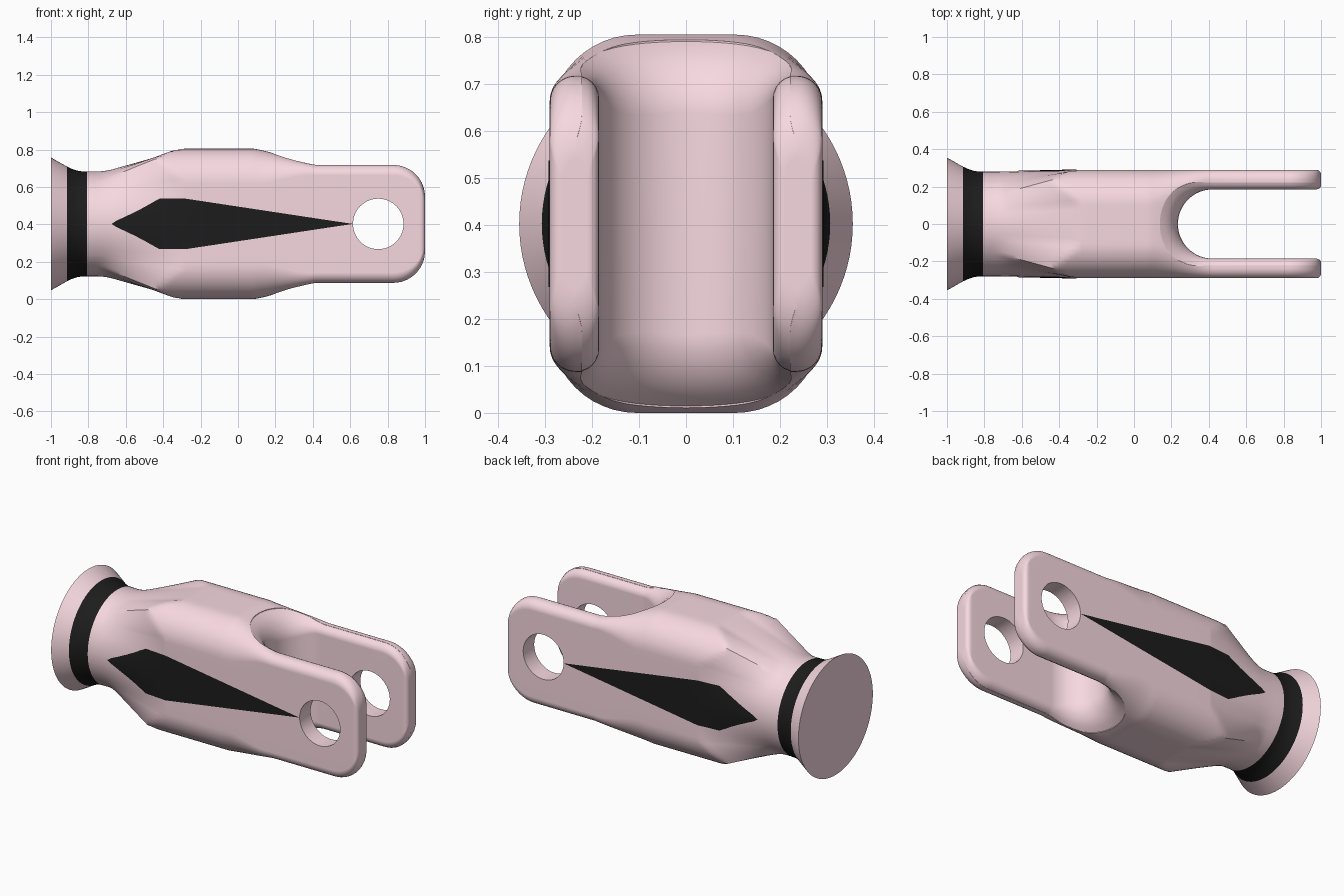
import bpy, bmesh
from math import sin, cos, pi, sqrt, atan2, radians
from mathutils import Vector
from mathutils.bvhtree import BVHTree

if "Cube" in bpy.data.objects:
    bpy.data.objects.remove(bpy.data.objects["Cube"])

ZC = 0.4025   # height of the long axis


def material(name, col):
    m = bpy.data.materials.new(name)
    m.diffuse_color = (*col, 1)
    m.use_nodes = True
    m.node_tree.nodes["Principled BSDF"].inputs["Base Color"].default_value = m.diffuse_color
    return m


PINK = material("pink", (0.93, 0.69, 0.75))
BLACK = material("black", (0.012, 0.012, 0.012))


def finish(name, bm, mat, smooth=True):
    bmesh.ops.recalc_face_normals(bm, faces=bm.faces)
    me = bpy.data.meshes.new(name)
    bm.to_mesh(me)
    bm.free()
    me.materials.append(mat)
    ob = bpy.data.objects.new(name, me)
    bpy.context.collection.objects.link(ob)
    if smooth:
        shade(ob)
    return ob


def activate(ob):
    bpy.ops.object.select_all(action='DESELECT')
    ob.select_set(True)
    bpy.context.view_layer.objects.active = ob


def shade(ob):
    activate(ob)
    bpy.ops.object.shade_smooth_by_angle(angle=radians(28))


def loft(rings, cap_start=True, cap_end=True):
    bm = bmesh.new()
    vs = [[bm.verts.new(p) for p in r] for r in rings]
    n = len(vs[0])
    for a, b in zip(vs, vs[1:]):
        for i in range(n):
            bm.faces.new((a[i], a[(i + 1) % n], b[(i + 1) % n], b[i]))
    if cap_start:
        bm.faces.new(vs[0])
    if cap_end:
        bm.faces.new(vs[-1])
    return bm


def cut(ob, cutter):
    cutter.hide_render = True
    mod = ob.modifiers.new("cut", 'BOOLEAN')
    mod.operation, mod.solver, mod.object = 'DIFFERENCE', 'EXACT', cutter
    activate(ob)
    bpy.ops.object.modifier_apply(modifier=mod.name)
    bpy.data.objects.remove(cutter)


def ease(x, a, b):
    t = min(max((x - a) / (b - a), 0), 1)
    return t * t * (3 - 2 * t)


def half_height(x):
    h = 0.4025 - 0.0875 * (0.5 * ease(x, 0.08, 0.42) + 0.5 * min(max((x - 0.08) / 0.34, 0), 1))
    if x > 0.83:
        h -= 0.17 - sqrt(max(0.17 ** 2 - (x - 0.83) ** 2, 0))
    return h


def tip_inset(x):
    return 0 if x < 0.975 else 0.025 - sqrt(max(0.025 ** 2 - (x - 0.975) ** 2, 0))


# body cross-section: round neck blending to a rounded rectangle
def section(x):
    hy, hz = 0.29 - tip_inset(x), half_height(x)
    r = 0.185 - 0.13 * ease(x, 0.08, 0.42)
    ring = []
    for k in range(4):
        sy, sz = ((1, 1), (-1, 1), (-1, -1), (1, -1))[k]
        pts = []
        for j in range(13):
            a = k * pi / 2 + j * pi / 24
            pts.append((sy * (hy - r) + r * cos(a), sz * (hz - r) + r * sin(a), 1 - abs(j - 6) / 6))
        # flat following this corner
        ny, nz = ((-1, 1), (-1, -1), (1, -1), (1, 1))[k]
        a = (k + 1) * pi / 2
        end = (ny * (hy - r) + r * cos(a), nz * (hz - r) + r * sin(a))
        for s in range(1, 8):
            f = s / 8
            pts.append((pts[12][0] * (1 - f) + end[0] * f, pts[12][1] * (1 - f) + end[1] * f, 0))
        for y, z, q in pts:
            t = min(max((x + 0.76) / (0.48 - 0.16 * q), 0), 1)
            t = (t * t / 0.4 if t < 0.2 else t - 0.1) / 0.9
            phi = atan2(z, y)
            ring.append((x, 0.28 * cos(phi) * (1 - t) + y * t, ZC + 0.28 * sin(phi) * (1 - t) + z * t))
    return ring


tip = [0.83 + 0.17 * sin(pi / 2 * i / 14) for i in range(1, 15)]
xs = [-0.81] + [-0.76 + 0.02 * i for i in range(25)] + [-0.1, 0.06]
xs += [0.08 + 0.02 * i for i in range(18)] + [0.6, 0.83] + tip
body = finish("fork_body", loft([section(x) for x in xs]), PINK, False)

# slot between the prongs, with flared (filleted) rims
R, CX = 0.185, 0.42
side = [1.1, 1.03] + tip[::-1] + [0.83, 0.7, 0.55]
base = [(x, -R - tip_inset(min(x, 1)), 0, -1) for x in side]
base += [(CX - R * cos(a), R * sin(a), -cos(a), sin(a)) for a in [pi * (i / 32 - 0.5) for i in range(33)]]
base += [(x, R + tip_inset(min(x, 1)), 0, 1) for x in side[::-1]]


def slot_ring(angle, sign, far=False):
    ring = []
    for x, y, nx, ny in base:
        f = 0.048 + 0.08 * (1 - ease(x, CX - R, CX))
        o = f * (1 - cos(angle))
        px, py = x + nx * o, y + ny * o
        h = 0.6 if far else half_height(px) - f + f * sin(angle)
        ring.append((px, py, ZC + sign * h))
    return ring


angles = [radians(d) for d in (0, 15, 30, 45, 60, 76)]
rings = [slot_ring(angles[-1], -1, True)] + [slot_ring(a, -1) for a in angles[::-1]]
rings += [slot_ring(a, 1) for a in angles] + [slot_ring(angles[-1], 1, True)]
cut(body, finish("slot_cutter", loft(rings), PINK, False))

# pin hole through both prongs
hole = [[(0.75 + 0.135 * cos(2 * pi * i / 64), y, ZC + 0.135 * sin(2 * pi * i / 64)) for i in range(64)]
        for y in (-0.5, 0.5)]
cut(body, finish("hole_cutter", loft(hole), PINK, False))
shade(body)
wn = body.modifiers.new("normals", 'WEIGHTED_NORMAL')
wn.keep_sharp = True


# flared end disc and its black band
def turned(name, profile, mat, cap):
    rings = [[(x, r * cos(2 * pi * i / 96), ZC + r * sin(2 * pi * i / 96)) for i in range(96)]
             for x, r in profile]
    return finish(name, loft(rings, cap, False), mat)


turned("end_flange", [(-1, 0.355), (-0.915, 0.307)], PINK, True)
turned("neck_band", [(-0.915, 0.307), (-0.89, 0.295), (-0.86, 0.285), (-0.835, 0.281), (-0.808, 0.2805)], BLACK, False)

# black dart markings laid on both sides
OUT = [(-0.675, 0.0), (-0.65, 0.017), (-0.6, 0.04), (-0.55, 0.064), (-0.5, 0.09), (-0.46, 0.113),
       (-0.42, 0.135), (-0.35, 0.135), (-0.28, 0.135), (0.15, 0.07), (0.612, 0.0)]
tree = BVHTree.FromObject(body, bpy.context.evaluated_depsgraph_get())
pts = []
for (xa, ha), (xb, hb) in zip(OUT, OUT[1:]):
    pts += [(xa + (xb - xa) * i / 4, ha + (hb - ha) * i / 4) for i in range(4)]
pts.append(OUT[-1])
for s, label in ((-1, "front"), (1, "back")):
    bm = bmesh.new()
    rows = []
    for x, h in pts:
        row = []
        for j in range(-5, 6):
            z = ZC + max(h, 0.0005) * j / 5
            hit = tree.ray_cast(Vector((x, s, z)), Vector((0, -s, 0)))[0]
            row.append(bm.verts.new((x, (hit.y if hit else s * 0.29) + s * 0.0025, z)))
        rows.append(row)
    for a, b in zip(rows, rows[1:]):
        for j in range(10):
            q = (a[j], b[j], b[j + 1], a[j + 1])
            bm.faces.new(q if s < 0 else q[::-1])
    finish("dart_marking_" + label, bm, BLACK)
